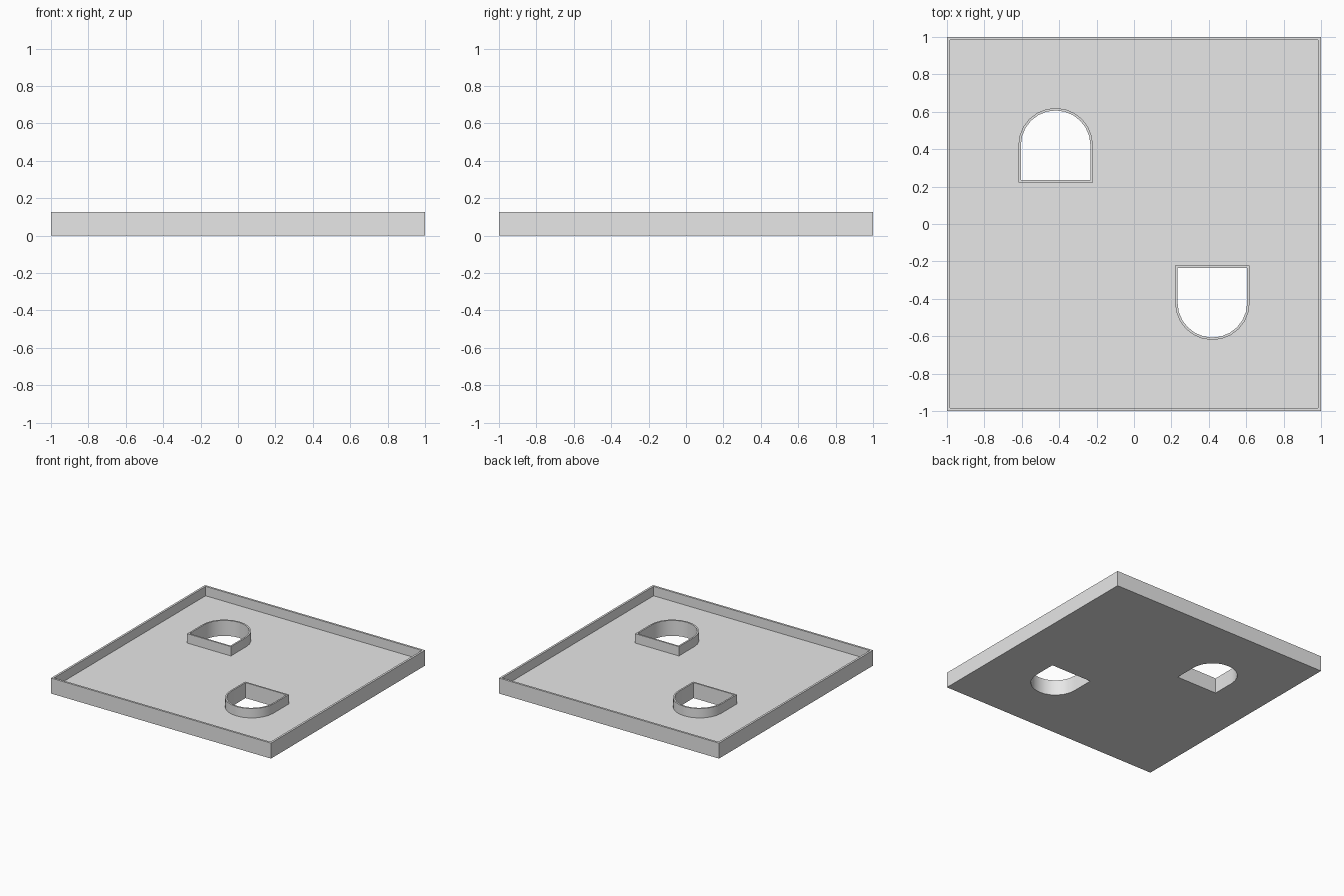
import bpy, bmesh, math

cube = bpy.data.objects.get("Cube")
if cube:
    bpy.data.objects.remove(cube, do_unlink=True)

HEIGHT, FLOOR = 0.127, 0.05
RIM, COLLAR = 0.017, 0.013
RADIUS, CX, CY = 0.199, 0.419, 0.421
STEPS = 12

grey = bpy.data.materials.new("light_grey")
grey.use_nodes = True
grey.diffuse_color = (0.8, 0.8, 0.8, 1)
grey.node_tree.nodes["Principled BSDF"].inputs["Base Color"].default_value = (0.8, 0.8, 0.8, 1)


def prism(name, outline, z0, z1):
    """Extrude a flat outline from z0 up to z1."""
    bm = bmesh.new()
    base = bm.faces.new([bm.verts.new((x, y, z0)) for x, y in outline])
    top = bmesh.ops.extrude_face_region(bm, geom=[base])["geom"]
    bmesh.ops.translate(bm, vec=(0, 0, z1 - z0),
                        verts=[v for v in top if isinstance(v, bmesh.types.BMVert)])
    bmesh.ops.recalc_face_normals(bm, faces=bm.faces)
    mesh = bpy.data.meshes.new(name)
    bm.to_mesh(mesh)
    bm.free()
    mesh.materials.append(grey)
    obj = bpy.data.objects.new(name, mesh)
    bpy.context.collection.objects.link(obj)
    return obj


def square(half):
    return [(-half, -half), (half, -half), (half, half), (-half, half)]


def arch(side, inset):
    """Round-topped outline; side -1 is the back right one, +1 its half-turn copy."""
    r = RADIUS - inset
    points = [(-r, -r), (r, -r)]
    points += [(r * math.cos(math.pi * i / STEPS), r * math.sin(math.pi * i / STEPS))
               for i in range(STEPS + 1)]
    return [(side * (CX - x), -side * (CY + y)) for x, y in points]


def combine(target, other, operation):
    mod = target.modifiers.new(operation.lower(), "BOOLEAN")
    mod.operation, mod.object, mod.solver = operation, other, "EXACT"
    bpy.context.view_layer.objects.active = target
    bpy.ops.object.modifier_apply(modifier=mod.name)
    bpy.data.objects.remove(other, do_unlink=True)


# Shallow square tray with a thin rim
tray = prism("tray", square(1), 0, HEIGHT)
combine(tray, prism("cavity", square(1 - RIM), FLOOR, HEIGHT + 0.1), "DIFFERENCE")

# Two arched openings, each with a raised collar flush with the rim
for side in (-1, 1):
    combine(tray, prism("collar", arch(side, 0), FLOOR / 2, HEIGHT), "UNION")
    combine(tray, prism("opening", arch(side, COLLAR), -0.1, HEIGHT + 0.1), "DIFFERENCE")

# Smooth the curved collar walls, keep every other edge sharp
bpy.ops.object.select_all(action="DESELECT")
tray.select_set(True)
bpy.context.view_layer.objects.active = tray
bpy.ops.object.shade_smooth_by_angle(angle=math.radians(30))
